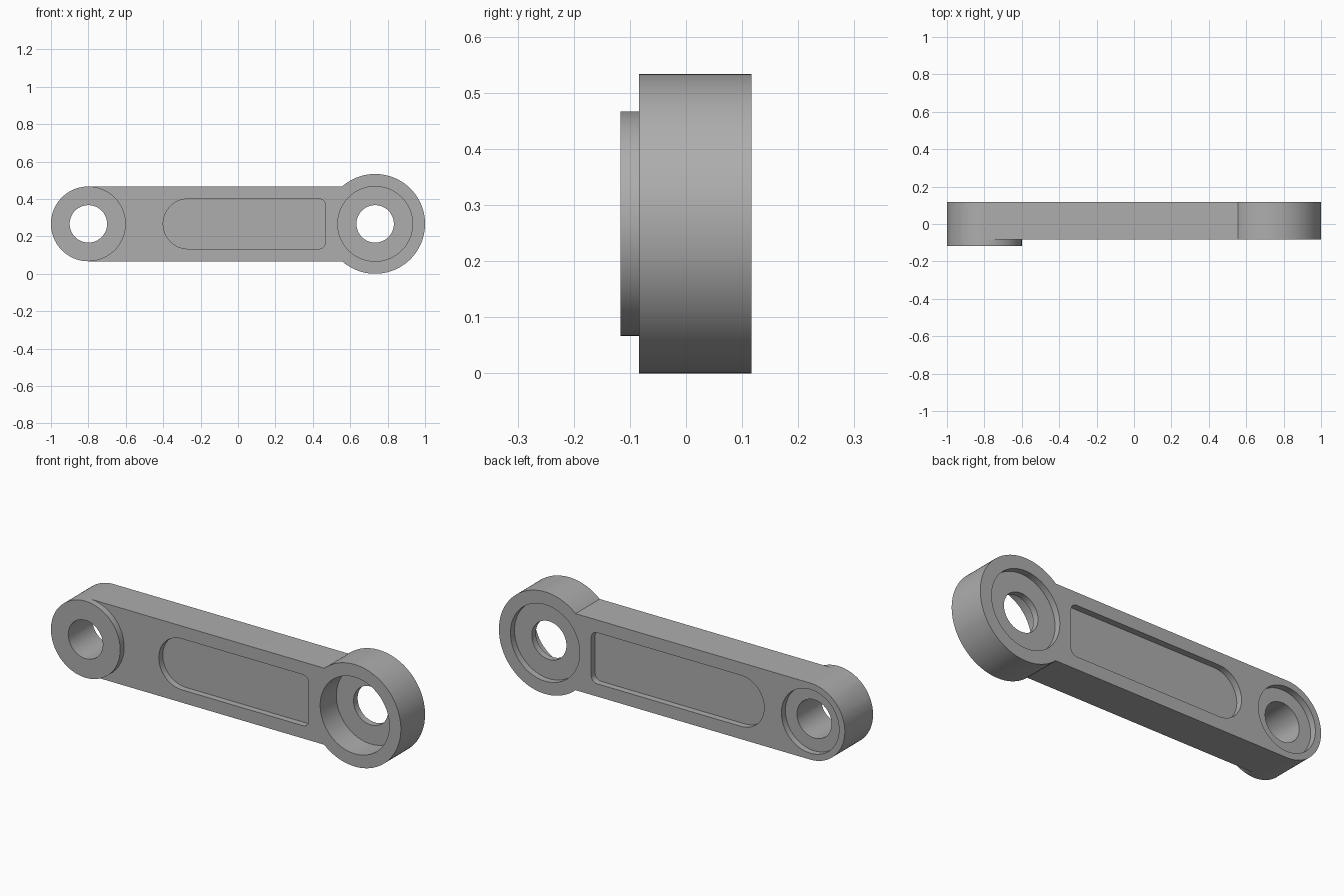
import bpy
import bmesh
from math import pi, sin, cos, asin, radians

if "Cube" in bpy.data.objects:
    bpy.data.objects.remove(bpy.data.objects["Cube"], do_unlink=True)

U = 1 / 30                      # design unit
MID = 8 * U                     # height of the centre line
FRONT, BACK = -2.5 * U, 3.5 * U
BOSS_FRONT = FRONT - U
SMALL_X, BIG_X = -24 * U, 22 * U
SMALL_R, BIG_R, HOLE_R = 6 * U, 8 * U, 3 * U
OVER = 0.1                      # how far cutters stick out

grey = bpy.data.materials.new("light_grey")
grey.use_nodes = True
colour = (0.42, 0.42, 0.42, 1)
grey.diffuse_color = colour
grey.node_tree.nodes["Principled BSDF"].inputs["Base Color"].default_value = colour


def arc(cx, r, start, end, steps, cz=MID):
    """Points along an arc, angles in degrees, both ends included."""
    angles = [radians(start + (end - start) * i / steps) for i in range(steps + 1)]
    return [(cx + r * cos(a), cz + r * sin(a)) for a in angles]


def circle(cx, r):
    return arc(cx, r, 0, 360, 96)[:-1]


def prism(name, outline, y0, y1):
    """Extrude an x-z outline from y0 to y1."""
    bm = bmesh.new()
    face = bm.faces.new([bm.verts.new((x, y0, z)) for x, z in outline])
    moved = bmesh.ops.extrude_face_region(bm, geom=[face])["geom"]
    verts = [v for v in moved if isinstance(v, bmesh.types.BMVert)]
    bmesh.ops.translate(bm, verts=verts, vec=(0, y1 - y0, 0))
    bmesh.ops.recalc_face_normals(bm, faces=bm.faces)
    mesh = bpy.data.meshes.new(name)
    bm.to_mesh(mesh)
    bm.free()
    mesh.materials.append(grey)
    obj = bpy.data.objects.new(name, mesh)
    bpy.context.collection.objects.link(obj)
    return obj


def combine(target, tool, operation):
    """Apply a boolean and discard the tool."""
    mod = target.modifiers.new("boolean", "BOOLEAN")
    mod.operation, mod.solver, mod.object = operation, "EXACT", tool
    bpy.context.view_layer.objects.active = target
    bpy.ops.object.modifier_apply(modifier=mod.name)
    bpy.data.objects.remove(tool, do_unlink=True)


def pocket_outline(x0, x1):
    """Slot with a round left end and small fillets on the right."""
    half, fillet = 4 * U, U
    return (arc(x0 + half, half, 90, 270, 48)
            + arc(x1 - fillet, fillet, -90, 0, 10, MID - half + fillet)
            + arc(x1 - fillet, fillet, 0, 90, 10, MID + half - fillet))


# Arm: straight bar with a round small end and a wider round big end
spread = 180 - asin(SMALL_R / BIG_R) * 180 / pi
arm = prism("link_arm", arc(SMALL_X, SMALL_R, 90, 270, 48)
            + arc(BIG_X, BIG_R, -spread, spread, 96), FRONT, BACK)

# Raised boss on the front of the small end
combine(arm, prism("boss", circle(SMALL_X, SMALL_R), BOSS_FRONT, FRONT), "UNION")

# Bores, bearing seats and lightening pockets
cuts = [
    (circle(SMALL_X, HOLE_R), BOSS_FRONT - OVER, BACK + OVER),
    (circle(BIG_X, HOLE_R), FRONT - OVER, BACK + OVER),
    (circle(SMALL_X, 5 * U), BACK - U, BACK + OVER),
    (circle(BIG_X, SMALL_R), BACK - U, BACK + OVER),
    (circle(BIG_X, SMALL_R), FRONT - OVER, FRONT + 4 * U),
    (pocket_outline(-12 * U, 14 * U), FRONT - OVER, FRONT + U),
    (pocket_outline(-16 * U, 14 * U), BACK - U, BACK + OVER),
]
for outline, y0, y1 in cuts:
    combine(arm, prism("cutter", outline, y0, y1), "DIFFERENCE")

# Smooth round walls, crisp rims
bpy.ops.object.select_all(action="DESELECT")
arm.select_set(True)
bpy.context.view_layer.objects.active = arm
bpy.ops.object.shade_smooth_by_angle(angle=radians(30))
